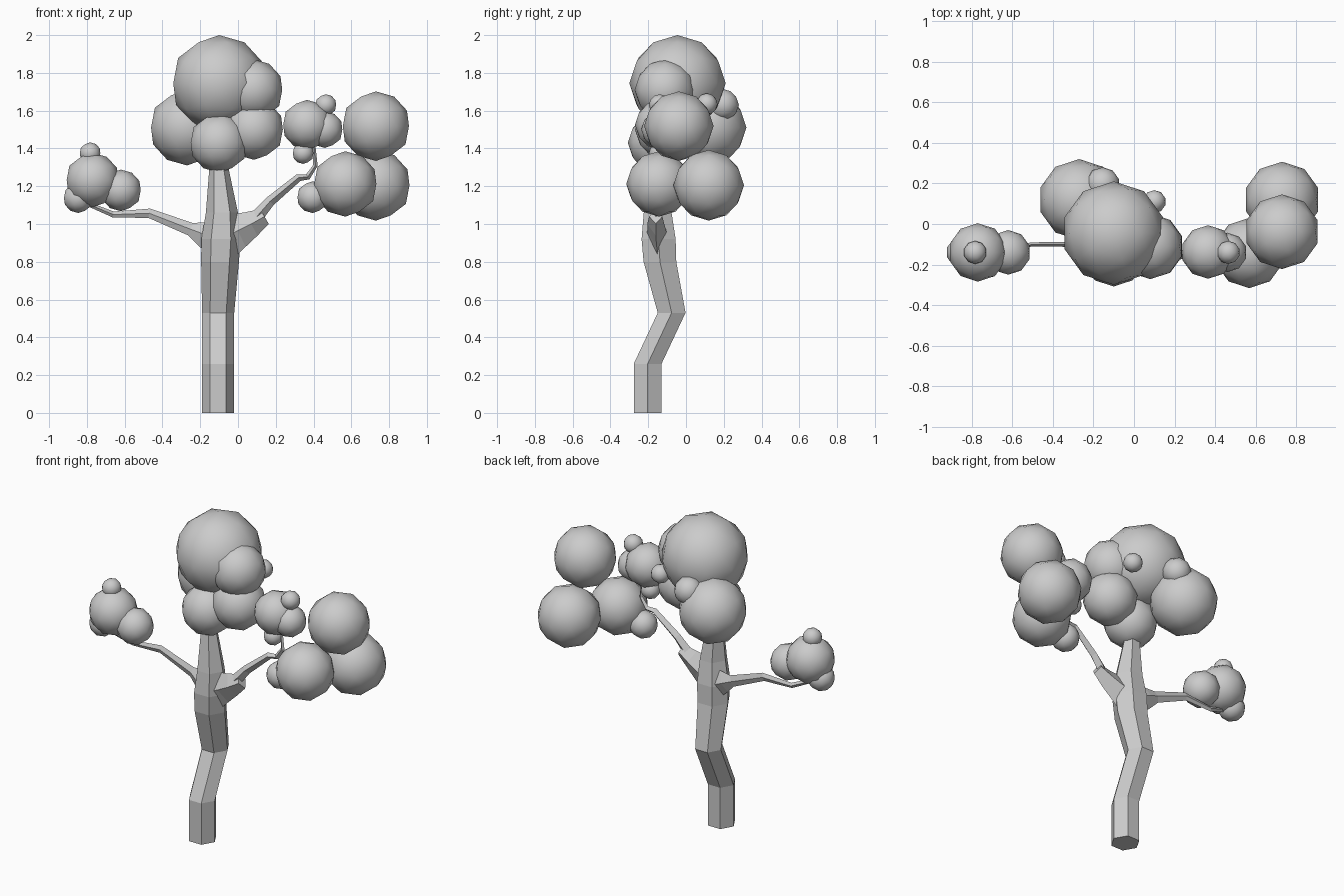
import bpy, bmesh, math
from mathutils import Vector

if "Cube" in bpy.data.objects:
    bpy.data.objects.remove(bpy.data.objects["Cube"])


def loft(name, rings):
    """Skin a list of equal-sized vertex rings into a closed tube."""
    bm = bmesh.new()
    loops = [[bm.verts.new(p) for p in ring] for ring in rings]
    n = len(loops[0])
    for a, b in zip(loops, loops[1:]):
        for i in range(n):
            j = (i + 1) % n
            bm.faces.new((a[i], a[j], b[j], b[i]))
    bm.faces.new(loops[0])
    bm.faces.new(loops[-1])
    bmesh.ops.recalc_face_normals(bm, faces=bm.faces)
    mesh = bpy.data.meshes.new(name)
    bm.to_mesh(mesh)
    bm.free()
    obj = bpy.data.objects.new(name, mesh)
    bpy.context.collection.objects.link(obj)
    return obj


def hex_ring(x, y, z, r):
    return [Vector((x + r * math.cos(i * math.pi / 3),
                    y + r * math.sin(i * math.pi / 3), z)) for i in range(6)]


def branch(name, path):
    """Flat tapering limb: path of (x, y, z, half_height, half_depth)."""
    pts = [Vector(p[:3]) for p in path]
    rings = []
    for i, (x, y, z, h, d) in enumerate(path):
        t = pts[min(i + 1, len(pts) - 1)] - pts[max(i - 1, 0)]
        up = Vector((-t.z, 0, t.x)).normalized() * h
        side = Vector((0, d, 0))
        rings.append([pts[i] + up, pts[i] + side, pts[i] - up, pts[i] - side])
    return loft(name, rings)


def foliage(name, balls):
    """Cluster of coarse smooth-shaded balls: (x, y, z, radius)."""
    for k, (x, y, z, r) in enumerate(balls):
        bpy.ops.mesh.primitive_ico_sphere_add(subdivisions=2, radius=r, location=(x, y, z))
        obj = bpy.context.object
        obj.name = f"{name}_{k + 1}"
        bpy.ops.object.shade_smooth()


# Crooked six-sided trunk
loft("trunk", [hex_ring(*p) for p in [
    (-.105, -.203, 0, .085), (-.105, -.203, .26, .085), (-.105, -.076, .53, .085),
    (-.095, -.138, .80, .1), (-.09, -.145, .92, .104),
    (-.085, -.15, 1.06, .085), (-.1, -.145, 1.28, .053), (-.1, -.145, 1.36, .05)]])

# Limbs, wide at the trunk and thin at the tips
branch("left_branch", [
    (-.12, -.12, .92, .09, .05), (-.19, -.11, .95, .065, .035),
    (-.25, -.10, .972, .035, .014), (-.47, -.10, 1.057, .025, .01),
    (-.66, -.11, 1.05, .016, .01), (-.78, -.14, 1.10, .012, .01)])
branch("right_branch_base", [
    (-.08, -.15, .93, .13, .06), (.0, -.155, .965, .095, .05),
    (.07, -.16, 1.0, .07, .045), (.14, -.16, 1.04, .045, .035)])
branch("right_branch", [
    (.10, -.16, 1.04, .035, .025), (.17, -.155, 1.12, .027, .025),
    (.32, -.145, 1.245, .02, .02), (.37, -.14, 1.25, .016, .015),
    (.41, -.14, 1.31, .012, .01), (.40, -.14, 1.45, .006, .008)])

# Crown
foliage("crown_leaves", [
    (-.1, -.045, 1.745, .255), (-.27, .12, 1.51, .2), (-.1, -.15, 1.43, .158),
    (.085, -.11, 1.5, .16), (.08, -.11, 1.71, .162),
    (-.155, .195, 1.63, .085), (.1, .11, 1.635, .057)])

# Left cluster
foliage("left_leaves", [
    (-.77, -.14, 1.233, .144), (-.62, -.14, 1.178, .11),
    (-.783, -.14, 1.375, .057), (-.845, -.14, 1.138, .08)])

# Right clusters, upper and lower
foliage("right_upper_leaves", [
    (.365, -.138, 1.525, .132), (.465, -.14, 1.63, .057),
    (.46, -.14, 1.5, .097), (.345, -.14, 1.375, .057)])
foliage("right_lower_leaves", [
    (.568, -.143, 1.212, .173), (.395, -.14, 1.142, .084),
    (.73, -.038, 1.518, .184), (.73, .12, 1.205, .187)])
